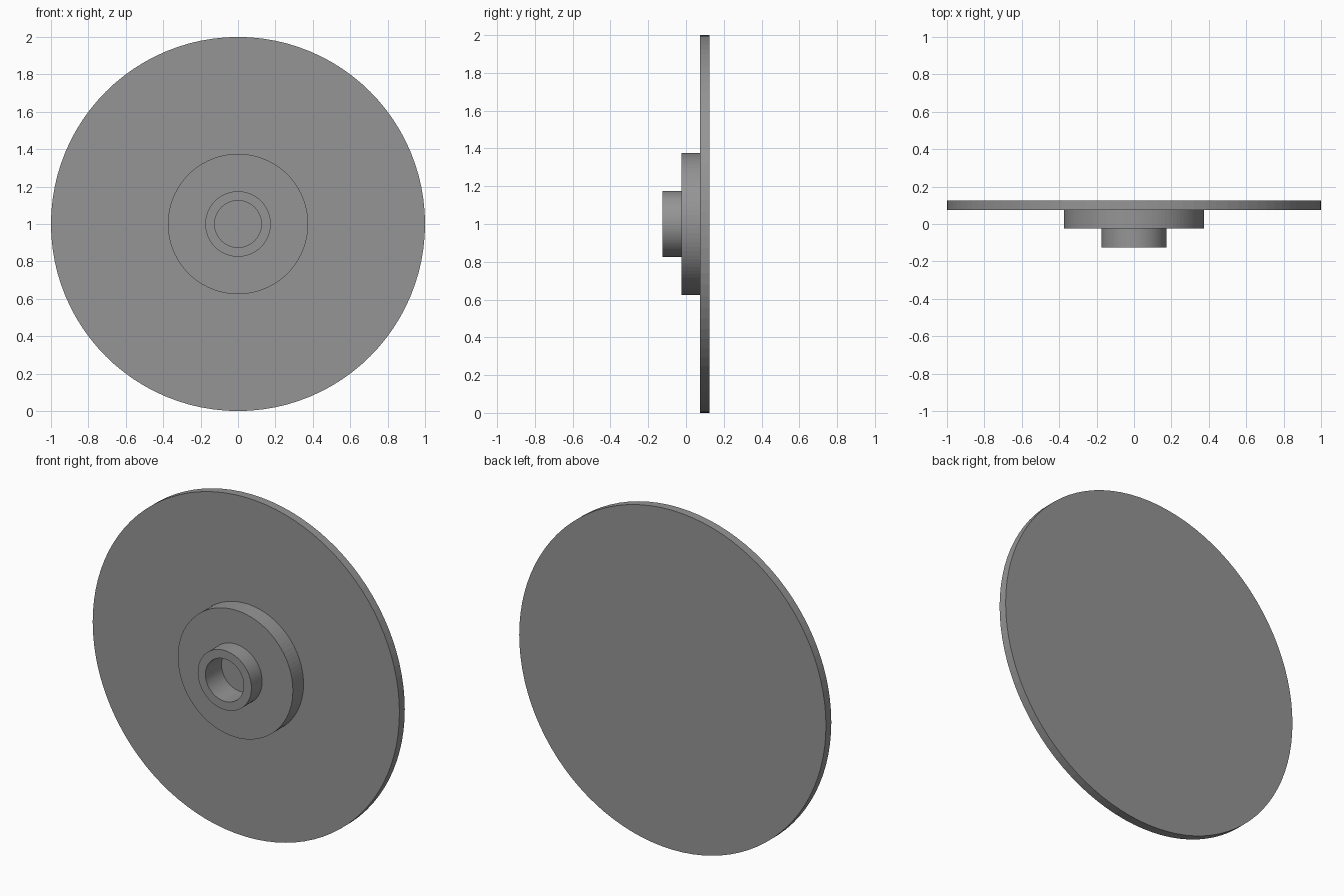
import bpy, bmesh, math

if "Cube" in bpy.data.objects:
    bpy.data.objects.remove(bpy.data.objects["Cube"])

SEGMENTS = 96
AXIS_Z = 1.0

dark_grey = bpy.data.materials.new("dark_grey")
dark_grey.diffuse_color = (0.3, 0.3, 0.3, 1.0)
dark_grey.use_nodes = True
dark_grey.node_tree.nodes["Principled BSDF"].inputs["Base Color"].default_value = dark_grey.diffuse_color


def lathe(name, profile):
    """Revolve (radius, y) points around the horizontal y axis; radius 0 closes an end."""
    bm = bmesh.new()
    rings = []
    for r, y in profile:
        count = SEGMENTS if r > 0 else 1
        rings.append([bm.verts.new((r * math.cos(2 * math.pi * i / count), y,
                                    AXIS_Z + r * math.sin(2 * math.pi * i / count)))
                      for i in range(count)])
    for a, b in zip(rings, rings[1:]):
        if len(a) == 1 or len(b) == 1:
            bm.faces.new(a if len(b) == 1 else b)  # flat cap
            continue
        for i in range(SEGMENTS):
            j = (i + 1) % SEGMENTS
            bm.faces.new((a[i], a[j], b[j], b[i]))
    # Flat caps do not use the axis points
    bmesh.ops.delete(bm, geom=[v for v in bm.verts if not v.link_faces], context='VERTS')
    bmesh.ops.recalc_face_normals(bm, faces=bm.faces)
    mesh = bpy.data.meshes.new(name)
    bm.to_mesh(mesh)
    bm.free()
    mesh.materials.append(dark_grey)
    obj = bpy.data.objects.new(name, mesh)
    bpy.context.collection.objects.link(obj)
    return obj


# Large thin disc at the back
lathe("disc", [(0, 0.125), (1.0, 0.125), (1.0, 0.075), (0, 0.075)])

# Stepped hub with a collar and a blind bore in front
lathe("hub", [(0, 0.075), (0.375, 0.075), (0.375, -0.025), (0.175, -0.025),
              (0.175, -0.125), (0.125, -0.125), (0.125, 0.025), (0, 0.025)])
